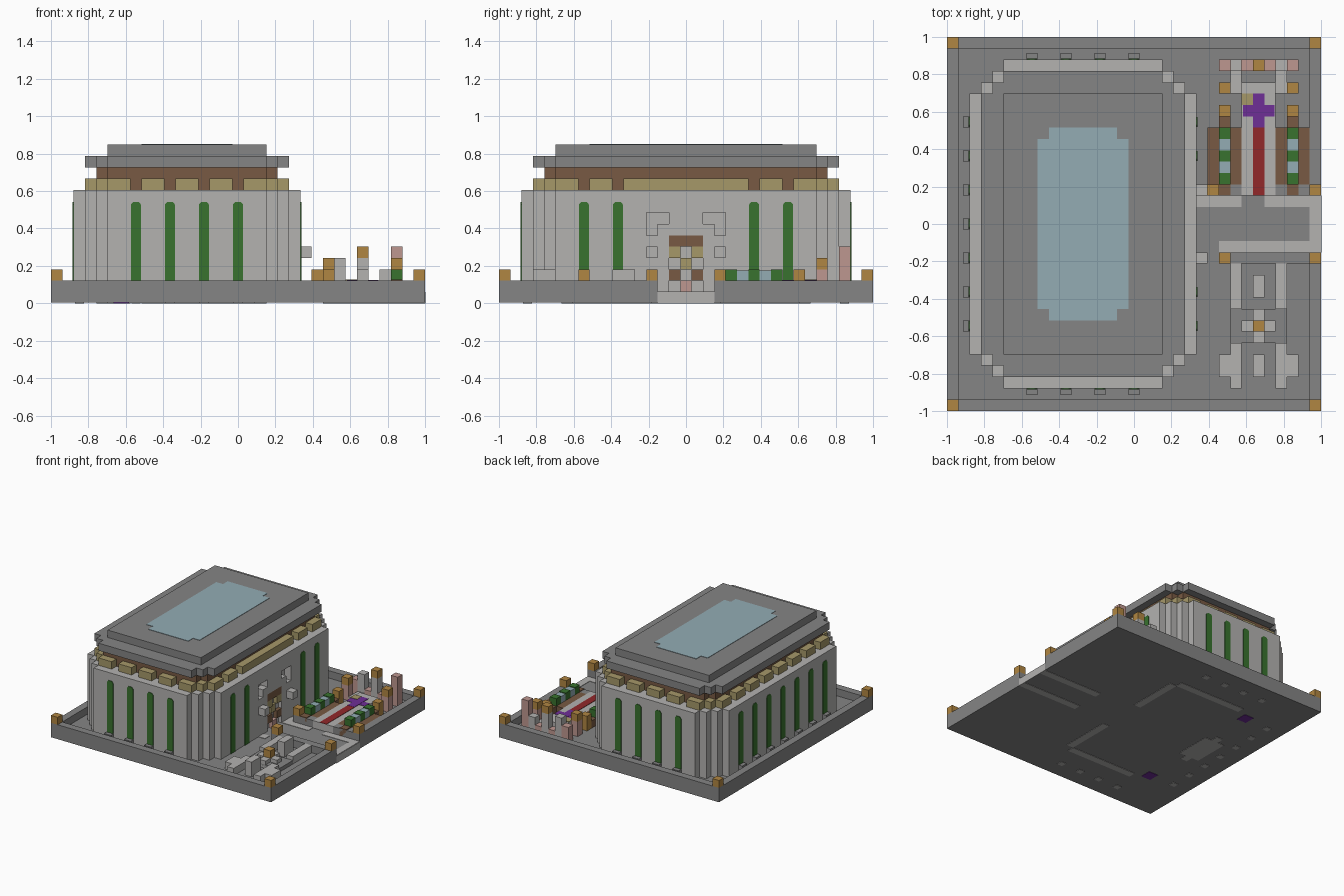
import bpy, bmesh

cube = bpy.data.objects.get("Cube")
if cube:
    bpy.data.objects.remove(cube, do_unlink=True)

N = 33                 # blocks along one side
V = 2 / N              # block size
MID = N / 2


def material(name, r, g, b):
    lin = [((c / 255 + 0.055) / 1.055) ** 2.4 for c in (r, g, b)] + [1]
    m = bpy.data.materials.new(name)
    m.use_nodes = True
    m.diffuse_color = lin
    m.node_tree.nodes["Principled BSDF"].inputs["Base Color"].default_value = lin
    return m


GREY = material("stone grey", 133, 133, 133)
LIGHT = material("pale stone", 179, 178, 176)
TAN = material("tan", 166, 152, 105)
BROWN = material("brown wood", 120, 90, 67)
GREEN = material("green", 56, 114, 46)
BLUE = material("pale blue glass", 147, 172, 180)
GOLD = material("gold", 176, 134, 66)
PINK = material("pink stone", 190, 151, 144)
RED = material("red carpet", 146, 40, 42)
PURPLE = material("purple", 110, 46, 150)


def prism(name, mat, outline, z0, z1, axis="z"):
    """Extrude an outline given in block units along z, x or y."""
    place = {"z": lambda a, b, c: (a - MID, b - MID, c),
             "x": lambda a, b, c: (c - MID, a - MID, b),
             "y": lambda a, b, c: (a - MID, c - MID, b)}[axis]
    bm = bmesh.new()
    rings = [[bm.verts.new([k * V for k in place(a, b, c)]) for a, b in outline]
             for c in (z0, z1)]
    for ring in rings:
        bm.faces.new(ring)
    n = len(outline)
    for i in range(n):
        j = (i + 1) % n
        bm.faces.new((rings[0][i], rings[0][j], rings[1][j], rings[1][i]))
    bmesh.ops.recalc_face_normals(bm, faces=bm.faces)
    me = bpy.data.meshes.new(name)
    bm.to_mesh(me)
    bm.free()
    me.materials.append(mat)
    ob = bpy.data.objects.new(name, me)
    bpy.context.collection.objects.link(ob)
    return ob


def box(name, mat, x0, x1, y0, y1, z0, z1):
    return prism(name, mat, [(x0, y0), (x1, y0), (x1, y1), (x0, y1)], z0, z1)


def stepped(x0, x1, y0, y1, n):
    """Rectangle outline with staircase corners of n steps."""
    stair = [(0, n)]
    for k in range(1, n + 1):
        stair += [(k, n - k + 1), (k, n - k)]
    return ([(x0 + a, y0 + b) for a, b in stair]
            + [(x1 - a, y0 + b) for a, b in reversed(stair)]
            + [(x1 - a, y1 - b) for a, b in stair]
            + [(x0 + a, y1 - b) for a, b in reversed(stair)])


# Base floor, rim with an entrance gap, corner posts
SKIN = 0.05
box("base_floor", GREY, 0, N, 0, N, SKIN, 1)
box("rim_front", GREY, 0, N, 0, 1, 1, 2)
box("rim_back", GREY, 0, N, N - 1, N, 1, 2)
box("rim_left", GREY, 0, 1, 1, N - 1, 1, 2)
for y0, y1 in ((1, 14), (19, N - 1)):
    box("rim_right", GREY, N - 1, N, y0, y1, 1, 2)
for x in (0, N - 1):
    for y in (0, N - 1):
        box("corner_post", GOLD, x, x + 1, y, y + 1, 2, 3)
box("entrance_edge", LIGHT, N, N + SKIN, 14, 19, 0, 1)

# Hall walls with a door recess and bracket niches
wall = prism("hall_walls", LIGHT, stepped(2, 22, 2, 31, 3), 1, 10)
cuts = [(15, 18, 1, 6), (13, 15, 7, 8), (13, 14, 6, 7), (18, 20, 7, 8), (19, 20, 6, 7)]
for y0, y1, z0, z1 in cuts:
    cutter = box("niche_cutter", LIGHT, 21, 23, y0, y1, z0, z1)
    cutter.hide_render = True
    mod = wall.modifiers.new("niche", "BOOLEAN")
    mod.operation, mod.solver, mod.object = "DIFFERENCE", "EXACT", cutter
    bpy.context.view_layer.objects.active = wall
    bpy.ops.object.modifier_apply(modifier=mod.name)
    bpy.data.objects.remove(cutter, do_unlink=True)

# Doorway infill
box("door_lintel", BROWN, 21, 22, 15, 18, 5, 6)
box("door_back", LIGHT, 21, 21.5, 15, 18, 1, 5)
box("door_arch", TAN, 21.5, 21.8, 16, 17, 3, 4)
box("door_step", PINK, 21.5, 22, 16, 17, 1, 2)
for y in (15, 17):
    box("door_capital", TAN, 21, 22, y, y + 1, 4, 5)
    box("door_panel", BROWN, 21, 22, y, y + 1, 2, 3)
for y in (13, 19):
    box("door_bracket", LIGHT, 22, 23, y, y + 1, 4, 5)

# Tall windows with feet
T = 0.08
side_cells = range(7, 26, 3)
front_cells = range(7, 17, 3)


def window_outline(c):
    return [(c + 0.05, 1), (c + 0.95, 1), (c + 0.95, 8.7), (c + 0.75, 8.95),
            (c + 0.25, 8.95), (c + 0.05, 8.7)]


for c in front_cells:
    for y, foot in ((2 - T, 1.4), (31, 31)):
        prism("window", GREEN, window_outline(c), y, y + T, "y")
        box("window_foot", GREY, c, c + 1, foot, foot + 0.6, 1, 1.9)
for c in side_cells:
    prism("window_left", GREEN, window_outline(c), 2 - T, 2, "x")
    box("window_foot", GREY, 1.4, 2, c, c + 1, 1, 1.9)
    if c < 11 or c > 21:
        prism("window_right", GREEN, window_outline(c), 22, 22 + T, "x")

# Frieze blocks, attic and stepped roof
prism("attic", BROWN, stepped(4, 20, 4, 29, 1), 10, 12)
for a in range(5, 18, 3):
    for y in (3, 29):
        box("frieze_block", TAN, a, a + 2, y, y + 1, 10, 11)
for a in range(5, 27, 3):
    box("frieze_block_left", TAN, 3, 4, a, a + 2, 10, 11)
for a, b in ((5, 7), (8, 10), (11, 22), (23, 25), (26, 28)):
    box("frieze_block_right", TAN, 20, 21, a, b, 10, 11)
for x in (4, 19):
    for y in (4, 28):
        box("frieze_corner", TAN, x, x + 1, y, y + 1, 10, 11)
prism("roof_eave", GREY, stepped(3, 21, 3, 30, 2), 12, 13)
box("roof_slab", GREY, 5, 19, 5, 28, 13, 14)
prism("skylight", BLUE, stepped(8, 16, 8, 25, 1), 14, 14 + SKIN)

# Entrance paths on the floor
for x0, x1, y0, y1 in ((22, 26, 18, 19), (28, N, 18, 19), (32, N, 15, 18),
                       (24, N, 14, 15), (22, 23, 19, 20), (22, 23, 13, 14)):
    box("path", LIGHT, x0, x1, y0, y1, 1, 1 + SKIN)
box("garden_wall_front", GREY, 24, N - 1, 13, 14, 1, 2)
for x0, x1 in ((23, 26), (29, 32)):
    box("garden_wall_back", GREY, x0, x1, 19, 20, 1, 2)
for x, y in ((23, 19), (32, 19), (24, 13), (32, 13)):
    box("gate_post", GOLD, x, x + 1, y, y + 1, 2, 3)

# Front garden: hedged benches and fountain
for x, out in ((25, 24), (29, 30)):
    box("bench_long", LIGHT, x, x + 1, 2, 6, 1, 2)
    box("bench_side", LIGHT, out, out + 1, 3, 5, 1, 2)
    box("bench_inner", LIGHT, x, x + 1, 9, 13, 1, 2)
for y in (3, 10):
    box("centre_block", LIGHT, 27, 28, y, y + 2, 1, 3)
box("fountain_basin", GREY, 25, 30, 6, 9, 1, 1.5)
box("fountain_arm", LIGHT, 26, 29, 7, 8, 1, 2)
box("fountain_bar", LIGHT, 27, 28, 6, 9, 1, 2)
box("fountain_top", GOLD, 27, 28, 7, 8, 2, 3)

# Back garden: raised aisle with carpet and cross
box("aisle", LIGHT, 26, 29, 19, 29, 1, 2)
box("carpet", RED, 27, 28, 19, 25, 2, 2 + SKIN)
box("cross_bar", PURPLE, 26.1, 28.9, 26, 27, 2, 2 + SKIN)
box("cross_post", PURPLE, 27, 28, 25, 28, 2, 2 + 1.5 * SKIN)
box("offering_block", TAN, 26, 27, 27, 28, 2, 2 + 2 * SKIN)

# Planters and pillars on both sides of the aisle
for x in (24, 30):
    box("planter", BROWN, x - 1, x + 2, 20, 25, 1, 2)
    box("planter_front", BROWN, x, x + 1, 19, 20, 1, 2.1)
    box("planter_back", BROWN, x, x + 1, 25, 26, 1, 2)
    for k, y in enumerate(range(20, 25)):
        mat, top = (BLUE, 2.9) if k % 2 else (GREEN, 3)
        box("planter_bed", mat, x, x + 1, y, y + 1, 2, top)
    box("low_lamp", GOLD, x, x + 1, 26, 27, 1, 3)
    box("pillar", PINK, x, x + 1, 28, 29, 1, 3)
    box("pillar_lamp", GOLD, x, x + 1, 28, 29, 3, 4)
    box("back_pillar", PINK, x, x + 1, 30, 31, 1, 5 if x == 30 else 3)

# Back row behind the aisle
for x, top in ((25, 4), (29, 3)):
    box("back_pier", LIGHT, x, x + 1, 30, 31, 1, top)
    box("back_walk", LIGHT, x, x + 1, 28, 30, 1, 1.5)
for x in (26, 28):
    box("back_seat", PINK, x, x + 1, 30, 31, 1, 2)
box("centre_pier", LIGHT, 27, 28, 30, 31, 1, 4)
box("centre_lamp", GOLD, 27, 28, 30, 31, 4, 5)

# Inlays on the underside
for side in (-1, 1):
    def inlay(name, mat, x0, x1, a, b):
        lo, hi = sorted((MID + side * a, MID + side * b))
        box(name, mat, x0, x1, lo, hi, 0, SKIN)
    inlay("under_tile", PURPLE, 5.5, 6.9, 8.5, 10)
    inlay("under_path_long", LIGHT, 18, 19, 3, 10)
    inlay("under_path_cross", LIGHT, 8, 18, 10, 11)
    inlay("under_entrance", LIGHT, 24, N, 1.5, 2.5)
    for c in front_cells:
        inlay("under_foot", LIGHT, c + 0.1, c + 0.9, 13.6, 14.4)
for c in side_cells:
    box("under_foot", LIGHT, 2.1, 2.9, c + 0.1, c + 0.9, 0, SKIN)
prism("under_patch", LIGHT, stepped(4, 7, 13, 20, 1), 0, SKIN)
